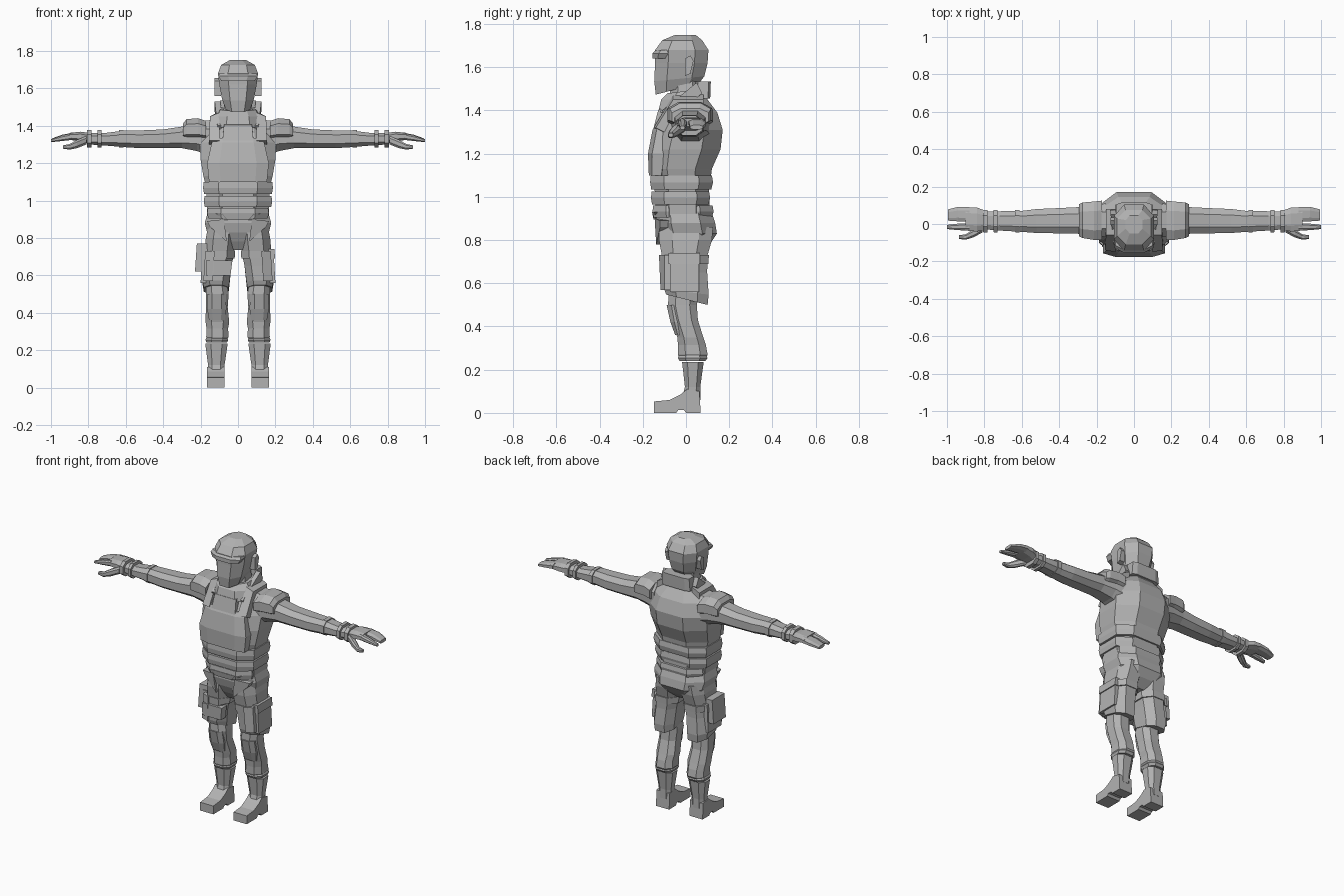
import bpy, bmesh
from mathutils import Vector

grey = bpy.data.materials.new("plain grey")
grey.diffuse_color = (0.45, 0.45, 0.45, 1)


def loft(name, rings, axis="z", ch=0.25, mirror=False):
    """Skin chamfered boxes: (position, u0, u1, v0, v1[, slope along the depth])."""
    bm = bmesh.new()
    loops = []
    for r in rings:
        p, u0, u1, v0, v1 = r[:5]
        slope = r[5] if len(r) > 5 else 0
        a, b = (u1 - u0) * ch, (v1 - v0) * ch
        pts = [(u0 + a, v0), (u1 - a, v0), (u1, v0 + b), (u1, v1 - b),
               (u1 - a, v1), (u0 + a, v1), (u0, v1 - b), (u0, v0 + b)]
        if axis == "z":      # u = x, v = y
            co = [(u, v, p + slope * v) for u, v in pts]
        else:                # along x: u = y, v = z
            co = [(p + slope * u, u, v) for u, v in pts]
        loops.append([bm.verts.new(c) for c in co])
    for A, B in zip(loops, loops[1:]):
        for i in range(8):
            j = (i + 1) % 8
            bm.faces.new((A[i], A[j], B[j], B[i]))
    bm.faces.new(loops[0][::-1])
    bm.faces.new(loops[-1])
    return finish(name, bm, mirror)


def prism(name, outline, x0, x1, mirror=False):
    """Extrude a (y, z) outline along x."""
    bm = bmesh.new()
    A = [bm.verts.new((x0, y, z)) for y, z in outline]
    B = [bm.verts.new((x1, y, z)) for y, z in outline]
    n = len(A)
    for i in range(n):
        bm.faces.new((A[i], A[(i + 1) % n], B[(i + 1) % n], B[i]))
    bm.faces.new(A[::-1])
    bm.faces.new(B)
    return finish(name, bm, mirror)


def plate(name, corners, offset, mirror=False):
    """Thick plate: four corners pushed along an offset."""
    bm = bmesh.new()
    A = [bm.verts.new(c) for c in corners]
    B = [bm.verts.new(Vector(c) + Vector(offset)) for c in corners]
    for i in range(4):
        j = (i + 1) % 4
        bm.faces.new((A[i], A[j], B[j], B[i]))
    bm.faces.new(A[::-1])
    bm.faces.new(B)
    return finish(name, bm, mirror)


def finish(name, bm, mirror):
    bmesh.ops.recalc_face_normals(bm, faces=bm.faces)
    me = bpy.data.meshes.new(name)
    bm.to_mesh(me)
    bm.free()
    me.materials.append(grey)
    ob = bpy.data.objects.new(name, me)
    bpy.context.collection.objects.link(ob)
    if mirror:
        ob.modifiers.new("mirror", "MIRROR")
    return ob


# head, cap brim, ears
loft("head", [(1.51, -.065, .065, -.14, .06, .26), (1.55, -.085, .085, -.147, .085, .1),
              (1.62, -.10, .10, -.143, .10), (1.68, -.107, .107, -.143, .104),
              (1.725, -.09, .09, -.11, .075), (1.75, -.045, .045, -.05, .045)])
loft("cap_brim", [(1.64, -.09, .09, -.155, -.06), (1.665, -.105, .105, -.155, -.04),
                  (1.68, -.10, .10, -.14, -.04)])
prism("ear", [(-.005, 1.56), (.02, 1.57), (.035, 1.63), (.02, 1.655), (-.005, 1.64)],
      .09, .125, True)
# neck and collar
loft("neck", [(1.38, -.09, .09, -.09, .08), (1.54, -.07, .07, -.065, .06)])
loft("collar", [(1.39, -.13, .13, -.13, .10), (1.45, -.115, .115, -.115, .10),
                (1.49, -.095, .095, -.085, .10, .12)])
loft("collar_back", [(1.455, -.10, .10, .045, .112), (1.535, -.095, .095, .045, .115)], ch=.15)
plate("collar_flap", [(.075, -.10, 1.40), (.11, -.11, 1.40), (.125, .05, 1.53),
                      (.095, .05, 1.53)], (0, .025, -.05), True)
# torso and vest
loft("torso", [(1.09, -.175, .175, -.155, .115), (1.13, -.185, .185, -.165, .12),
               (1.22, -.20, .20, -.165, .16), (1.31, -.205, .205, -.14, .17),
               (1.39, -.18, .18, -.10, .145), (1.45, -.12, .12, -.05, .10)], ch=.27)
loft("chest_panel", [(1.10, -.155, .155, -.172, -.10), (1.20, -.165, .165, -.176, -.08),
                     (1.31, -.14, .14, -.155, -.06), (1.335, -.13, .13, -.142, -.06)], ch=.2)
plate("chest_pouch", [(-.085, -.155, 1.30), (.085, -.155, 1.30), (.075, -.128, 1.405),
                      (-.075, -.128, 1.405)], (0, .06, .01))
plate("shoulder_strap", [(.10, -.15, 1.32), (.155, -.14, 1.32), (.15, -.06, 1.45),
                         (.10, -.06, 1.47)], (0, .04, -.02), True)
plate("shoulder_strap_top", [(.10, -.06, 1.47), (.15, -.06, 1.45), (.15, .08, 1.45),
                             (.10, .08, 1.475)], (0, 0, -.05), True)
# waist bands
for i, (z0, z1, w, f, b) in enumerate([(1.035, 1.10, .187, -.166, .125),
                                       (.965, 1.025, .183, -.162, .112),
                                       (.905, .96, .165, -.155, .128)]):
    loft(f"waist_band_{i + 1}", [(z0, -w + .006, w - .006, f + .005, b - .008),
                                 ((z0 + z1) / 2, -w, w, f, b),
                                 (z1, -w + .004, w - .004, f + .003, b - .005)], ch=.22)
loft("waist", [(.88, -.165, .165, -.135, .11), (1.11, -.17, .17, -.15, .105)])
loft("vest_hem", [(.895, -.075, .075, -.15, -.08), (.93, -.12, .12, -.157, -.08)], ch=.15)
# hips
loft("hips", [(.735, -.04, .04, -.07, .06), (.78, -.13, .13, -.10, .11),
              (.83, -.165, .165, -.125, .143), (.88, -.178, .178, -.138, .135),
              (.925, -.165, .165, -.135, .12)])
plate("hip_fold", [(.06, -.138, .78), (.15, -.12, .86), (.165, -.12, .89),
                   (.075, -.145, .90)], (0, .05, 0), True)

# trousers, shin, boots
loft("trouser_leg", [(.525, .05, .183, -.092, .10, -.25), (.56, .045, .19, -.10, .105, -.12),
                     (.65, .035, .18, -.105, .098), (.73, .018, .178, -.112, .10),
                     (.80, .01, .172, -.125, .12), (.86, .01, .16, -.125, .125)], mirror=True)
loft("trouser_band", [(.69, .018, .188, -.113, .104), (.73, .015, .19, -.116, .106)],
     mirror=True)
loft("shin", [(.25, .065, .16, -.03, .09), (.27, .05, .17, -.037, .10),
              (.315, .053, .168, -.037, .092), (.35, .047, .173, -.04, .08),
              (.43, .055, .172, -.065, .055), (.50, .05, .17, -.083, .05),
              (.56, .06, .17, -.08, .06)], mirror=True)
loft("knee_pad", [(.36, .07, .155, -.05, 0), (.42, .062, .165, -.072, 0),
                  (.50, .065, .163, -.09, 0)], mirror=True)
loft("shin_cuff", [(.24, .06, .168, -.03, .09), (.255, .052, .174, -.038, .10),
                   (.268, .06, .168, -.03, .09)], mirror=True)
loft("boot_shaft", [(.06, .075, .158, -.02, .066), (.12, .072, .16, -.005, .066),
                    (.235, .055, .175, -.018, .082)], mirror=True)
prism("boot", [(-.147, 0), (-.045, 0), (-.035, .014), (-.01, .014), (0, 0), (.068, 0),
               (.062, .10), (.005, .11), (-.025, .085), (-.075, .06), (-.147, .053)],
      .072, .165, True)
# thigh pockets and holster
for s, n in ((1, "left"), (-1, "right")):
    plate(n + "_thigh_pocket", [(s * .17, -.075, .56), (s * .17, .06, .56),
                                (s * .16, .06, .73), (s * .16, -.075, .73)], (s * .03, 0, 0))
    plate(n + "_pocket_flap", [(s * .165, -.08, .69), (s * .165, .065, .69),
                               (s * .16, .065, .74), (s * .16, -.08, .74)], (s * .034, 0, 0))
    plate(n + "_front_pocket", [(s * .135, -.118, .57), (s * .185, -.10, .57),
                                (s * .175, -.10, .73), (s * .125, -.125, .73)], (0, .04, 0))
plate("holster", [(-.17, -.075, .62), (-.17, .05, .62), (-.16, .05, .77),
                  (-.16, -.075, .77)], (-.06, 0, 0))
plate("holster_strap", [(-.17, -.118, .60), (-.04, -.118, .60), (-.03, -.122, .68),
                        (-.17, -.122, .68)], (0, .05, 0))

# arms and shoulder pads
loft("arm", [(.15, -.07, .11, 1.24, 1.43), (.22, -.06, .10, 1.265, 1.42),
             (.30, -.052, .09, 1.28, 1.395), (.40, -.05, .085, 1.28, 1.38),
             (.52, -.048, .08, 1.28, 1.375), (.60, -.042, .07, 1.285, 1.375),
             (.72, -.035, .068, 1.295, 1.36), (.80, -.028, .065, 1.30, 1.36)],
     axis="x", mirror=True)
loft("shoulder_pad", [(.17, -.085, .125, 1.32, 1.425), (.215, -.085, .12, 1.325, 1.44),
                      (.275, -.075, .115, 1.325, 1.435), (.295, -.065, .105, 1.33, 1.41)],
     axis="x", mirror=True)
for n, x, w in (("elbow_band", .625, .012), ("wrist_band", .74, .01), ("glove_cuff", .795, .012)):
    loft(n, [(x - w, -.045, .076, 1.283, 1.378), (x + w, -.044, .075, 1.284, 1.376)],
         axis="x", mirror=True)
# hands
loft("palm", [(.79, -.03, .07, 1.305, 1.36), (.84, -.04, .088, 1.315, 1.368),
              (.90, -.035, .09, 1.325, 1.362)], axis="x", mirror=True)
loft("fingers", [(.88, .012, .092, 1.325, 1.363), (.94, .014, .092, 1.32, 1.352),
                 (.995, .018, .078, 1.312, 1.332)], axis="x", mirror=True)
loft("index_finger", [(.88, -.035, .005, 1.325, 1.362), (.94, -.033, .002, 1.318, 1.348),
                      (1.0, -.027, -.005, 1.312, 1.328)], axis="x", mirror=True)
loft("thumb", [(.81, -.045, 0, 1.30, 1.345), (.86, -.072, -.03, 1.28, 1.325),
               (.90, -.084, -.055, 1.272, 1.302), (.935, -.08, -.06, 1.277, 1.295)],
     axis="x", mirror=True)
